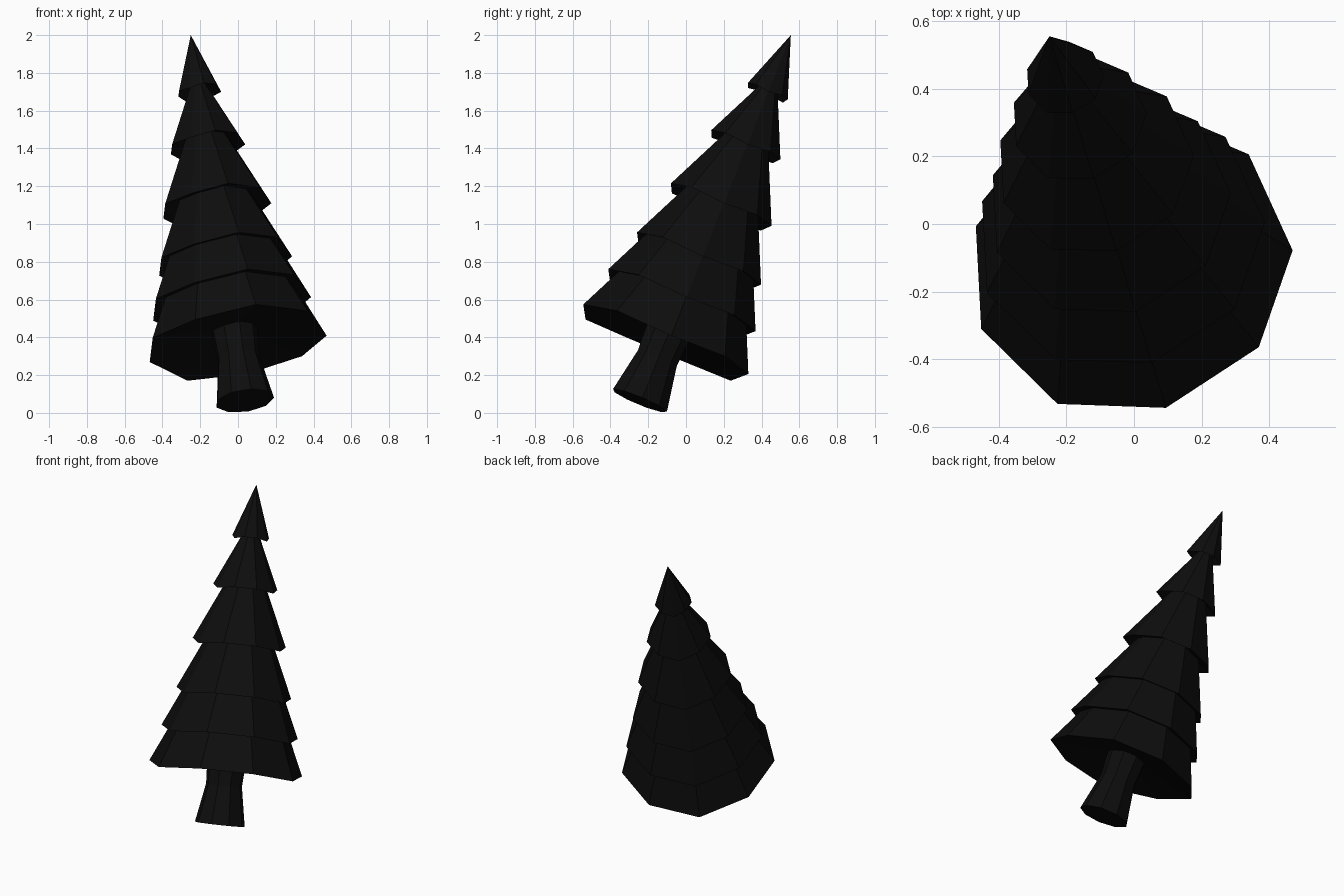
import bpy, bmesh, math
from mathutils import Vector

if "Cube" in bpy.data.objects:
    bpy.data.objects.remove(bpy.data.objects["Cube"])

# Leaning axis of the tree: s is the distance along it, TIP is at S_TIP
TIP = Vector((-0.25, 0.555, 2.0))
S_TIP = 2.076
N = Vector((-0.135, 0.379, 0.916)).normalized()
E1 = (Vector((1, 0, 0)) - N * N.x).normalized()
E2 = N.cross(E1)
SIDES = 9
PHASE = math.radians(2.8)

black = bpy.data.materials.new("black")
black.diffuse_color = (0.004, 0.004, 0.004, 1)
black.use_nodes = True
black.node_tree.nodes["Principled BSDF"].inputs["Base Color"].default_value = black.diffuse_color


def lathe(name, profile):
    """Nine-sided closed solid; profile rows are (radius, s, drop of every third corner)."""
    bm = bmesh.new()
    rings = []
    for r, s, drop in profile:
        ring = []
        if r == 0:
            ring = [bm.verts.new(TIP + N * (s - S_TIP))] * SIDES
        else:
            for i in range(SIDES):
                a = PHASE + 2 * math.pi * i / SIDES
                d = drop if i % 3 == 0 else 0
                ring.append(bm.verts.new(TIP + N * (s - d - S_TIP)
                                         + (E1 * math.cos(a) + E2 * math.sin(a)) * r))
        rings.append(ring)
    for low, high in zip(rings, rings[1:]):
        for i in range(SIDES):
            j = (i + 1) % SIDES
            quad = list(dict.fromkeys((low[i], low[j], high[j], high[i])))
            bm.faces.new(quad)
    bmesh.ops.recalc_face_normals(bm, faces=bm.faces)
    mesh = bpy.data.meshes.new(name)
    bm.to_mesh(mesh)
    bm.free()
    mesh.materials.append(black)
    obj = bpy.data.objects.new(name, mesh)
    bpy.context.collection.objects.link(obj)


# Trunk: flared foot, narrow waist
lathe("trunk", [(0, -0.038, 0), (0.157, -0.038, 0), (0.113, 0.205, 0),
                (0.125, 0.40, 0), (0, 0.42, 0)])

# Foliage tiers: (rim radius, rim position on the axis)
tiers = [(0.482, 0.308), (0.43, 0.535), (0.362, 0.777),
         (0.294, 1.09), (0.202, 1.438), (0.116, 1.75)]
for k, (r, s) in enumerate(tiers):
    drop = 0.012 + 0.028 * r
    under = [(0, s + 0.08, 0), (r, s, drop)]       # hollowed underside and rim
    if k + 1 < len(tiers):
        top = tiers[k + 1][1] + 0.05
        skirt = [(max(r - 0.46 * (top - s), 0.03), top, 0), (0, top, 0)]
    else:
        skirt = [(0, S_TIP, 0)]
    lathe(f"foliage_tier_{k + 1}", under + skirt)
